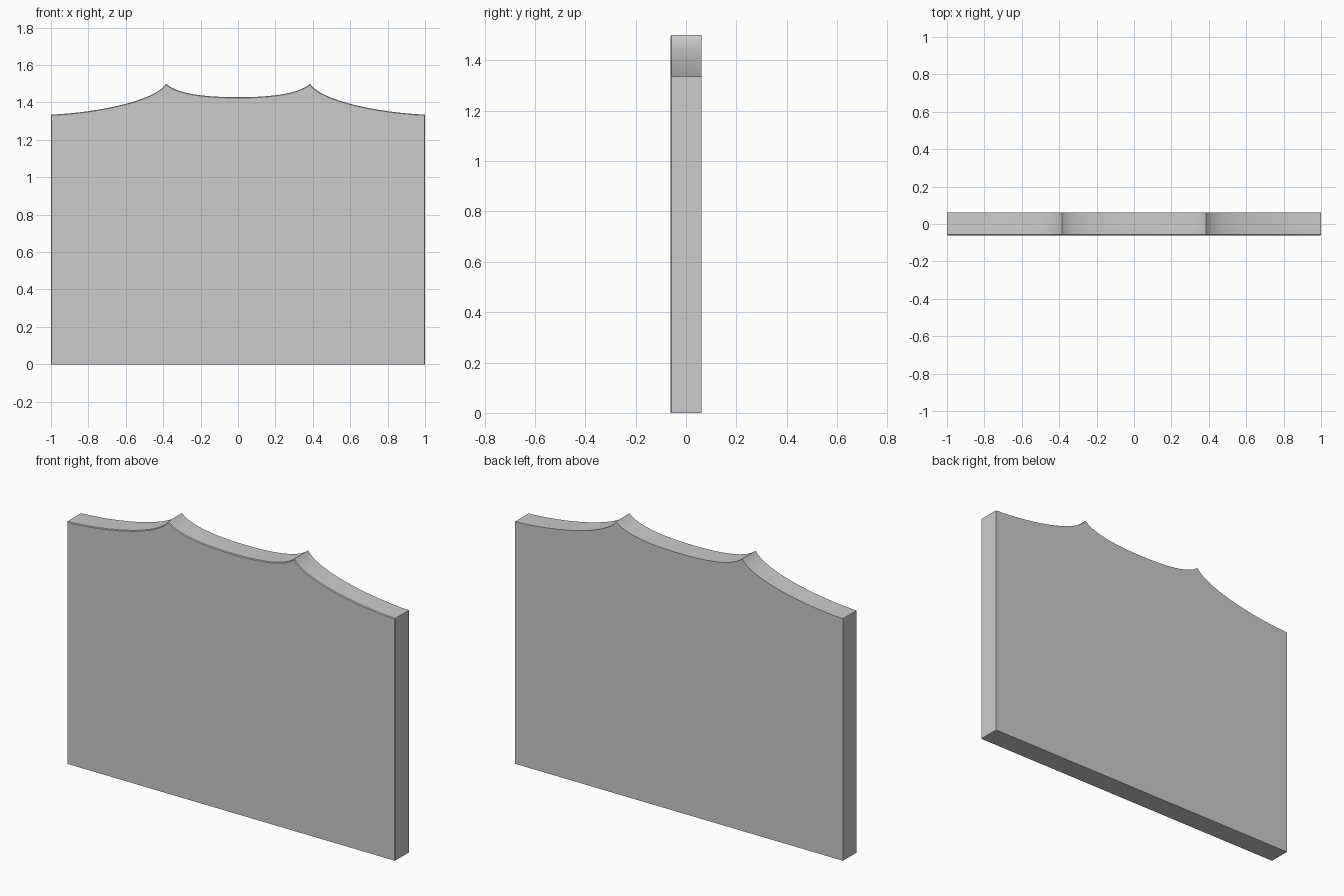
import bpy, bmesh
from mathutils import Vector
from mathutils.geometry import interpolate_bezier

if "Cube" in bpy.data.objects:
    bpy.data.objects.remove(bpy.data.objects["Cube"])

HALF_DEPTH = 0.061
STEPS = 17


def curve(*pts):
    return [tuple(p[:2]) for p in interpolate_bezier(*[Vector((x, z, 0)) for x, z in pts], STEPS)]


# Right half of the scalloped top: centre dip up to the peak, then down to the side
dip = curve((0, 1.428), (0.2, 1.428), (0.33, 1.45), (0.385, 1.5))
shoulder = curve((0.385, 1.5), (0.44, 1.41), (0.75, 1.345), (1, 1.335))
right = dip + shoulder[1:]
left = [(-x, z) for x, z in right[1:]]
outline = [(-1, 0), (1, 0)] + right[::-1] + left

# Panel: outline extruded front to back
bm = bmesh.new()
face = bm.faces.new([bm.verts.new((x, -HALF_DEPTH, z)) for x, z in outline])
ext = bmesh.ops.extrude_face_region(bm, geom=[face], use_keep_orig=True)
back = [g for g in ext["geom"] if isinstance(g, bmesh.types.BMVert)]
bmesh.ops.translate(bm, verts=back, vec=(0, 2 * HALF_DEPTH, 0))
bmesh.ops.recalc_face_normals(bm, faces=bm.faces)

# Fine chamfer on the front rim, leaving the bottom edge sharp
rim = [e for e in bm.edges
       if all(v.co.y < 0 for v in e.verts) and any(v.co.z > 0.01 for v in e.verts)]
bmesh.ops.bevel(bm, geom=rim, offset=0.004, offset_type='OFFSET', segments=1,
                profile=0.5, affect='EDGES', clamp_overlap=True)

mesh = bpy.data.meshes.new("scalloped_panel")
bm.to_mesh(mesh)
bm.free()
panel = bpy.data.objects.new("scalloped_panel", mesh)
bpy.context.collection.objects.link(panel)

# Smooth along the curves, crisp at peaks and rims
bpy.context.view_layer.objects.active = panel
panel.select_set(True)
bpy.ops.object.shade_smooth_by_angle(angle=0.5)
